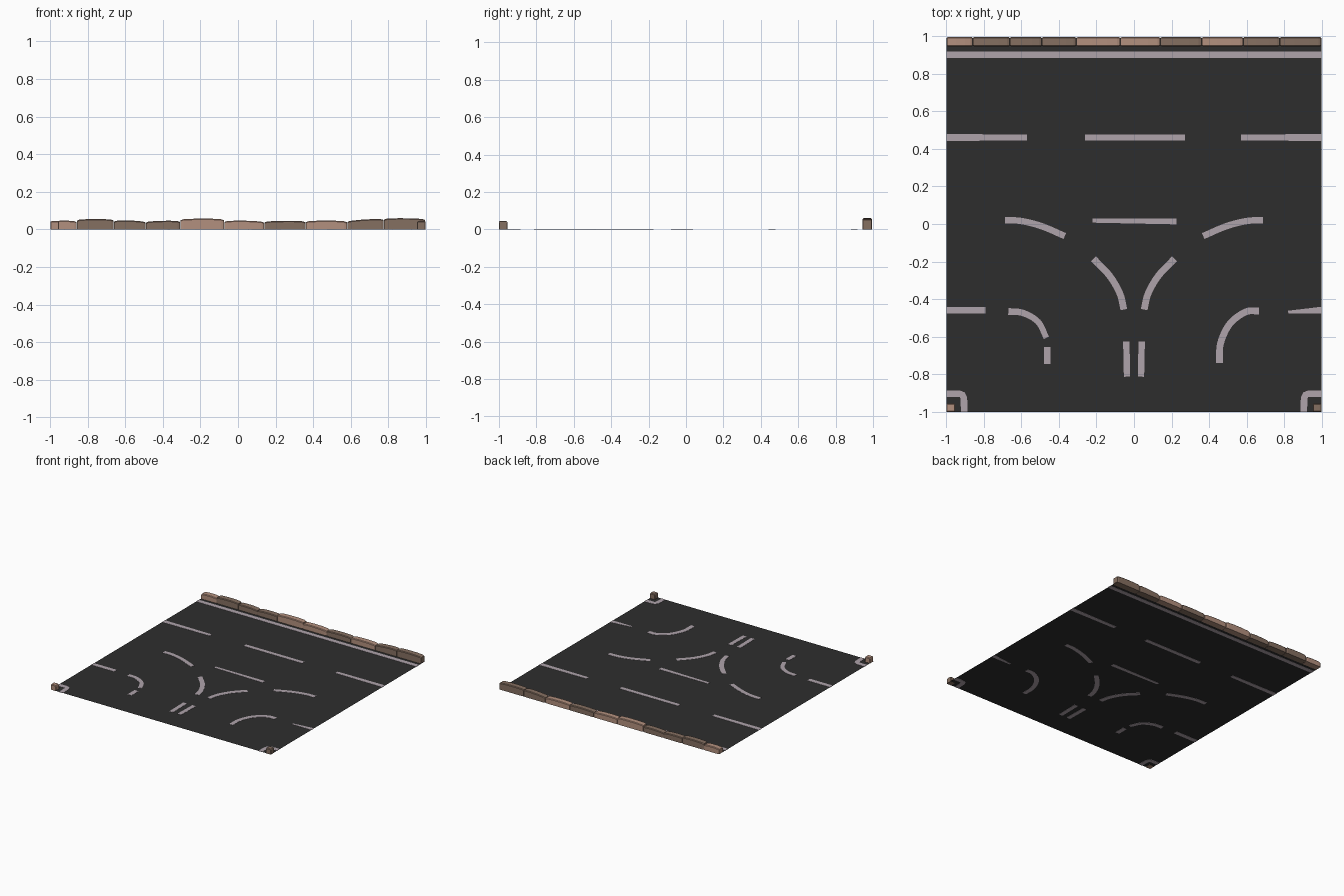
import bpy, bmesh
from mathutils import Vector

if "Cube" in bpy.data.objects:
    bpy.data.objects.remove(bpy.data.objects["Cube"])


def material(name, rgb):
    m = bpy.data.materials.new(name)
    m.diffuse_color = (*rgb, 1)
    m.use_nodes = True
    m.node_tree.nodes["Principled BSDF"].inputs["Base Color"].default_value = m.diffuse_color
    return m


ASPHALT = material("asphalt", (0.027, 0.027, 0.027))
PAINT = material("faded road paint", (0.43, 0.37, 0.41))
LIGHT = material("light stone", (0.45, 0.28, 0.21))
DARK = material("dark stone", (0.235, 0.16, 0.12))
ROAD_Z, PAINT_Z = 0.0015, 0.003


def finish(name, bm, mat):
    bmesh.ops.recalc_face_normals(bm, faces=bm.faces)
    me = bpy.data.meshes.new(name)
    bm.to_mesh(me)
    bm.free()
    me.materials.append(mat)
    ob = bpy.data.objects.new(name, me)
    bpy.context.collection.objects.link(ob)
    return ob


def loft(name, rings, mat):
    """Closed solid through equal-sized rings of points."""
    bm = bmesh.new()
    loops = [[bm.verts.new(p) for p in r] for r in rings]
    n = len(loops[0])
    for a, b in zip(loops, loops[1:]):
        for i in range(n):
            j = (i + 1) % n
            bm.faces.new((a[i], a[j], b[j], b[i]))
    bm.faces.new(loops[0][::-1])
    bm.faces.new(loops[-1])
    return finish(name, bm, mat)


def smooth_path(pts, steps=5):
    """Catmull-Rom curve through the points."""
    p = [Vector(q) for q in pts]
    p = [2 * p[0] - p[1]] + p + [2 * p[-1] - p[-2]]
    out = []
    for a, b, c, d in zip(p, p[1:], p[2:], p[3:]):
        for k in range(steps):
            t = k / steps
            out.append(0.5 * (2 * b + (c - a) * t + (2 * a - 5 * b + 4 * c - d) * t * t
                              + (3 * b - a - 3 * c + d) * t ** 3))
    return out + [p[-2]]


def stripe(name, pts, w0=0.036, w1=None, curved=True):
    """Thin painted strip along a path, set through the road sheet."""
    w1 = w0 if w1 is None else w1
    path = smooth_path(pts) if curved and len(pts) > 2 else [Vector(q) for q in pts]
    rings = []
    for i, c in enumerate(path):
        d = (path[min(i + 1, len(path) - 1)] - path[max(i - 1, 0)]).normalized()
        w = w0 + (w1 - w0) * i / (len(path) - 1)
        s = Vector((-d.y, d.x)) * w / 2
        a, b = c + s, c - s
        rings.append([(a.x, a.y, 0), (b.x, b.y, 0), (b.x, b.y, PAINT_Z), (a.x, a.y, PAINT_Z)])
    loft(name, rings, PAINT)


def mirrored_stripe(name, pts, **kw):
    for side, s in (("left", 1), ("right", -1)):
        stripe(f"{name}_{side}", [(s * x, y) for x, y in pts], **kw)


# road sheet
bm = bmesh.new()
bm.faces.new([bm.verts.new((x, y, ROAD_Z)) for x, y in
              ((-0.997, -1), (0.997, -1), (0.997, 0.99), (-0.997, 0.99))])
road = finish("road_surface", bm, ASPHALT)
if road.data.polygons[0].normal.z < 0:
    road.data.flip_normals()

# straight lines
stripe("kerb_line", [(-0.997, 0.9), (0.997, 0.9)])
mirrored_stripe("lane_dash", [(-0.997, 0.46), (-0.57, 0.46)], w0=0.038, w1=0.03)
stripe("lane_dash_middle", [(-0.26, 0.46), (0.27, 0.46)], w0=0.032)
stripe("centre_dash", [(-0.22, 0.018), (0.225, 0.014)], w0=0.022, w1=0.032)
stripe("side_dash_left", [(-0.997, -0.458), (-0.79, -0.458)])
stripe("side_dash_right", [(0.997, -0.458), (0.82, -0.468)], w1=0.014)
mirrored_stripe("stem_dash", [(-0.041, -0.625), (-0.037, -0.812)], w0=0.034)

# curved turning lines
mirrored_stripe("shoulder_curve", [(-0.685, 0.02), (-0.6, 0.016), (-0.49, -0.012), (-0.368, -0.064)],
                w0=0.034)
mirrored_stripe("fork_curve", [(-0.215, -0.185), (-0.13, -0.275), (-0.075, -0.37), (-0.054, -0.455)])
stripe("turn_curve_left", [(-0.668, -0.465), (-0.59, -0.473), (-0.51, -0.52), (-0.466, -0.605)], w1=0.03)
stripe("turn_dash_left", [(-0.461, -0.655), (-0.461, -0.745)])
stripe("turn_curve_right", [(0.665, -0.463), (0.595, -0.467), (0.51, -0.53), (0.46, -0.635), (0.455, -0.74)])

# corner lines with a small chamfer
mirrored_stripe("corner_line", [(-0.997, -0.902), (-0.93, -0.902), (-0.913, -0.908),
                                (-0.905, -0.925), (-0.902, -1)], curved=False)


# kerb stones with softly worn tops
def stone(name, x0, x1, y0, y1, h0, h1, mat, crown=0.004):
    g = 0.0015
    x0, x1 = x0 + g, x1 - g
    c = 0.005
    rings = []
    for t, drop in ((0, 0.006), (0.07, 0.001), (0.35, -crown), (0.7, -crown), (0.93, 0.001), (1, 0.006)):
        x = x0 + (x1 - x0) * t
        h = h0 + (h1 - h0) * t - drop
        e = 0.003 if t in (0, 1) else 0
        rings.append([(x, y0 + e, 0), (x, y1 - e, 0), (x, y1 - e, h - c), (x, y1 - e - c, h),
                      (x, y0 + e + c, h), (x, y0 + e, h - c)])
    loft(name, rings, mat)


edges = (-0.997, -0.857, -0.66, -0.49, -0.307, -0.073, 0.14, 0.36, 0.58, 0.775, 0.997)
heights = ((.044, .044), (.053, .053), (.047, .042), (.042, .045), (.055, .055),
           (.046, .042), (.043, .044), (.045, .044), (.045, .056), (.058, .056))
for i, (h, tone) in enumerate(zip(heights, "LDDDLLDLDD")):
    stone(f"kerb_stone_{i + 1}", edges[i], edges[i + 1], 0.943, 0.995, *h,
          LIGHT if tone == "L" else DARK, 0.002)

# corner posts
stone("corner_stone_left", -0.999, -0.951, -1, -0.955, 0.044, 0.044, LIGHT, 0)
stone("corner_stone_right", 0.951, 0.999, -1, -0.955, 0.044, 0.044, DARK, 0)
